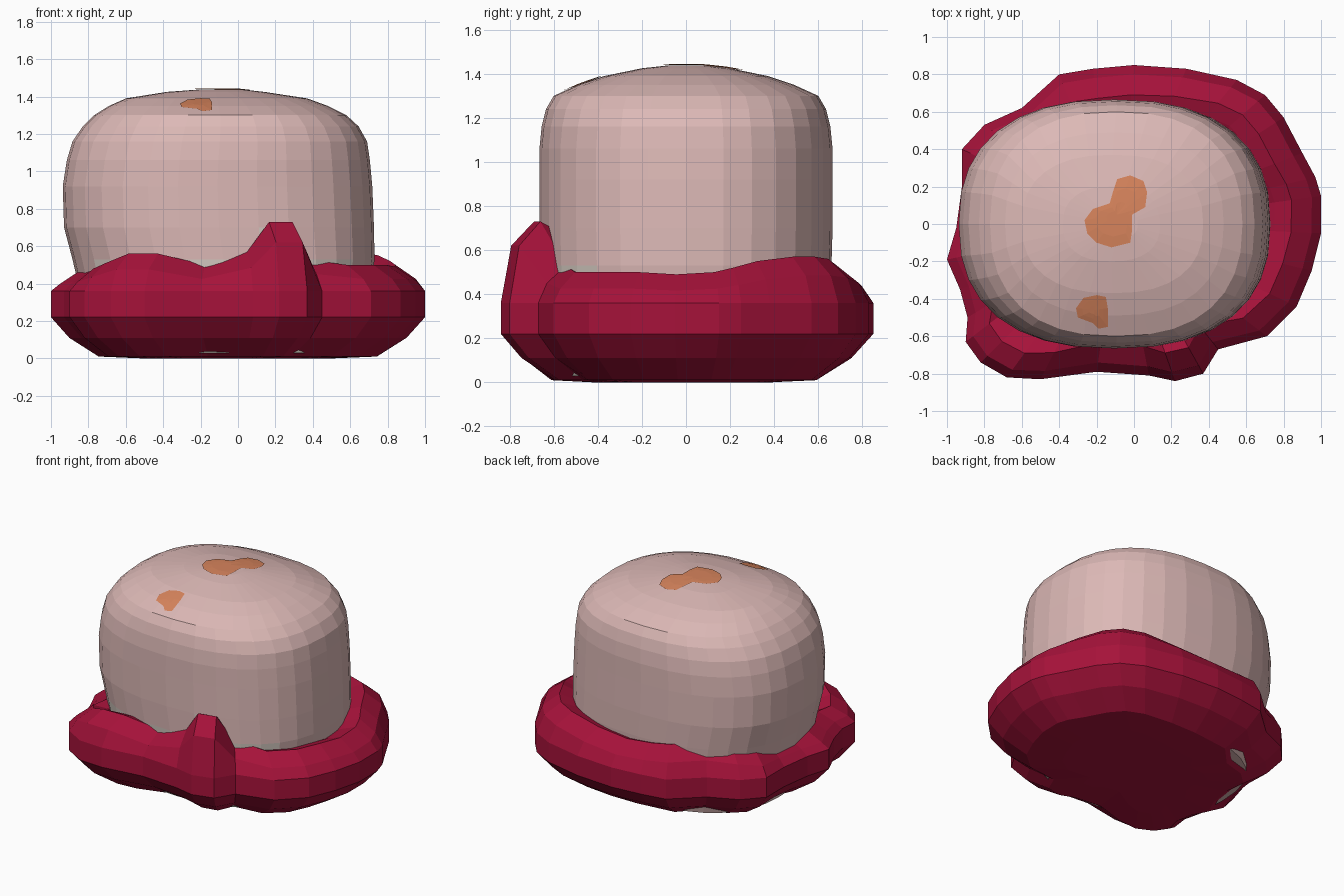
import bpy, bmesh, math
from mathutils import Vector
from mathutils.bvhtree import BVHTree

if "Cube" in bpy.data.objects:
    bpy.data.objects.remove(bpy.data.objects["Cube"])


def material(name, rgb):
    m = bpy.data.materials.new(name)
    m.diffuse_color = (*rgb, 1)
    m.use_nodes = True
    m.node_tree.nodes["Principled BSDF"].inputs["Base Color"].default_value = m.diffuse_color
    return m


PINK = material("dusty pink", (0.72, 0.485, 0.47))
CREAM = material("pale cream", (0.68, 0.61, 0.55))
CRIMSON = material("crimson", (0.38, 0.006, 0.042))
ORANGE = material("burnt orange", (0.68, 0.23, 0.107))


def finish(bm, name, mats):
    bmesh.ops.recalc_face_normals(bm, faces=bm.faces)
    me = bpy.data.meshes.new(name)
    bm.to_mesh(me)
    for m in mats:
        me.materials.append(m)
    ob = bpy.data.objects.new(name, me)
    bpy.context.collection.objects.link(ob)
    return ob


def loft(rings, cap_first=True, cap_last=True):
    """Join closed rings of equal point count with quads."""
    bm = bmesh.new()
    vs = [[bm.verts.new(p) for p in r] for r in rings]
    n = len(vs[0])
    for a, b in zip(vs, vs[1:]):
        for i in range(n):
            j = (i + 1) % n
            bm.faces.new((a[i], a[j], b[j], b[i]))
    if cap_first:
        bm.faces.new(vs[0][::-1])
    if cap_last:
        bm.faces.new(vs[-1])
    return bm


# Rounded body: z, x min, x max, half depth
LEVELS = [(0.03, -0.75, 0.6, 0.58), (0.25, -0.82, 0.7, 0.64), (0.53, -0.885, 0.73, 0.66),
          (0.7, -0.93, 0.727, 0.665), (0.92, -0.937, 0.718, 0.665), (1.06, -0.915, 0.705, 0.665),
          (1.16, -0.885, 0.69, 0.655), (1.24, -0.83, 0.645, 0.635), (1.30, -0.77, 0.58, 0.60),
          (1.35, -0.69, 0.48, 0.49), (1.39, -0.6, 0.37, 0.37), (1.425, -0.38, 0.14, 0.2),
          (1.438, -0.2, 0.02, 0.08)]
SEG = 32


def oval(z, x0, x1, h, n=2.4):
    cx, a = (x0 + x1) / 2, (x1 - x0) / 2
    pts = []
    for i in range(SEG):
        t = 2 * math.pi * i / SEG
        c, s = math.cos(t), math.sin(t)
        pts.append((cx + a * math.copysign(abs(c) ** (2 / n), c),
                    h * math.copysign(abs(s) ** (2 / n), s), z))
    return pts


bm = loft([oval(*l) for l in LEVELS])
for f in bm.faces:
    c = f.calc_center_median()
    front = c.y < -0.4
    if front and (c.z < 0.53 or (c.z < 0.7 and 0.03 < c.x < 0.3)):
        f.material_index = 1
body_tree = BVHTree.FromBMesh(bm)
finish(bm, "rounded_body", [PINK, CREAM])

# Soft padded collar: outline x, y and crest height
OUTLINE = [(1, .15, .5), (1, -.05, .49), (.95, -.25, .5), (.87, -.44, .5), (.71, -.6, .5),
           (.45, -.67, .53), (.37, -.8, .73), (.22, -.84, .73), (.08, -.81, .57), (-.2, -.79, .5),
           (-.5, -.83, .56), (-.68, -.82, .56), (-.82, -.74, .51), (-.9, -.63, .48), (-.89, -.5, .48),
           (-.93, -.35, .48), (-1, -.19, .47), (-.95, -.02, .47), (-.92, .2, .48), (-.92, .4, .5),
           (-.8, .53, .53), (-.6, .62, .54), (-.4, .8, .54), (-.22, .83, .52), (0, .85, .51),
           (.28, .83, .53), (.55, .77, .56), (.7, .69, .57), (.8, .57, .57), (.9, .38, .55), (.97, .25, .52)]
CENTRE = Vector((-0.08, 0))
# Section: inset from the outline, fixed height, share of crest height
SECTION = [(.5, 0, 0), (.26, .01, 0), (.1, .11, 0), (0, .22, 0), (0, .36, 0),
           (.05, 0, .85), (.16, 0, 1), (.25, 0, .94), (.4, 0, .8)]
rings = []
for inset, z, share in SECTION:
    ring = []
    for x, y, crest in OUTLINE:
        p = Vector((x, y))
        p -= (p - CENTRE).normalized() * inset
        ring.append((p.x, p.y, z + share * crest))
    rings.append(ring)
finish(loft(rings, True, False), "padded_collar", [CRIMSON])


# Orange patches laid on the curved top
def patch(name, outline, centre):
    c = Vector(centre)
    bm = bmesh.new()

    def drop(p):
        hit = body_tree.ray_cast(Vector((p.x, p.y, 3)), Vector((0, 0, -1)))[0]
        return bm.verts.new(hit + Vector((0, 0, 0.006)))

    mid = drop(c)
    rings = [[drop(c.lerp(Vector(p), k)) for p in outline] for k in (0.33, 0.67, 1)]
    n = len(outline)
    for i in range(n):
        j = (i + 1) % n
        bm.faces.new((mid, rings[0][i], rings[0][j]))
        for a, b in zip(rings, rings[1:]):
            bm.faces.new((a[i], b[i], b[j], a[j]))
    finish(bm, name, [ORANGE])


patch("top_patch", [(-.02, -.1), (-.01, -.03), (-.01, .05), (.06, .09), (.07, .17), (.05, .23),
                    (-.02, .26), (-.09, .24), (-.11, .18), (-.13, .11), (-.22, .08), (-.265, .02),
                    (-.25, -.05), (-.2, -.1), (-.12, -.125)], (-.09, .05))
patch("front_patch", [(-.14, -.55), (-.14, -.45), (-.15, -.39), (-.2, -.38), (-.27, -.395),
                      (-.31, -.45), (-.3, -.5), (-.22, -.53), (-.19, -.56)], (-.21, -.46))
